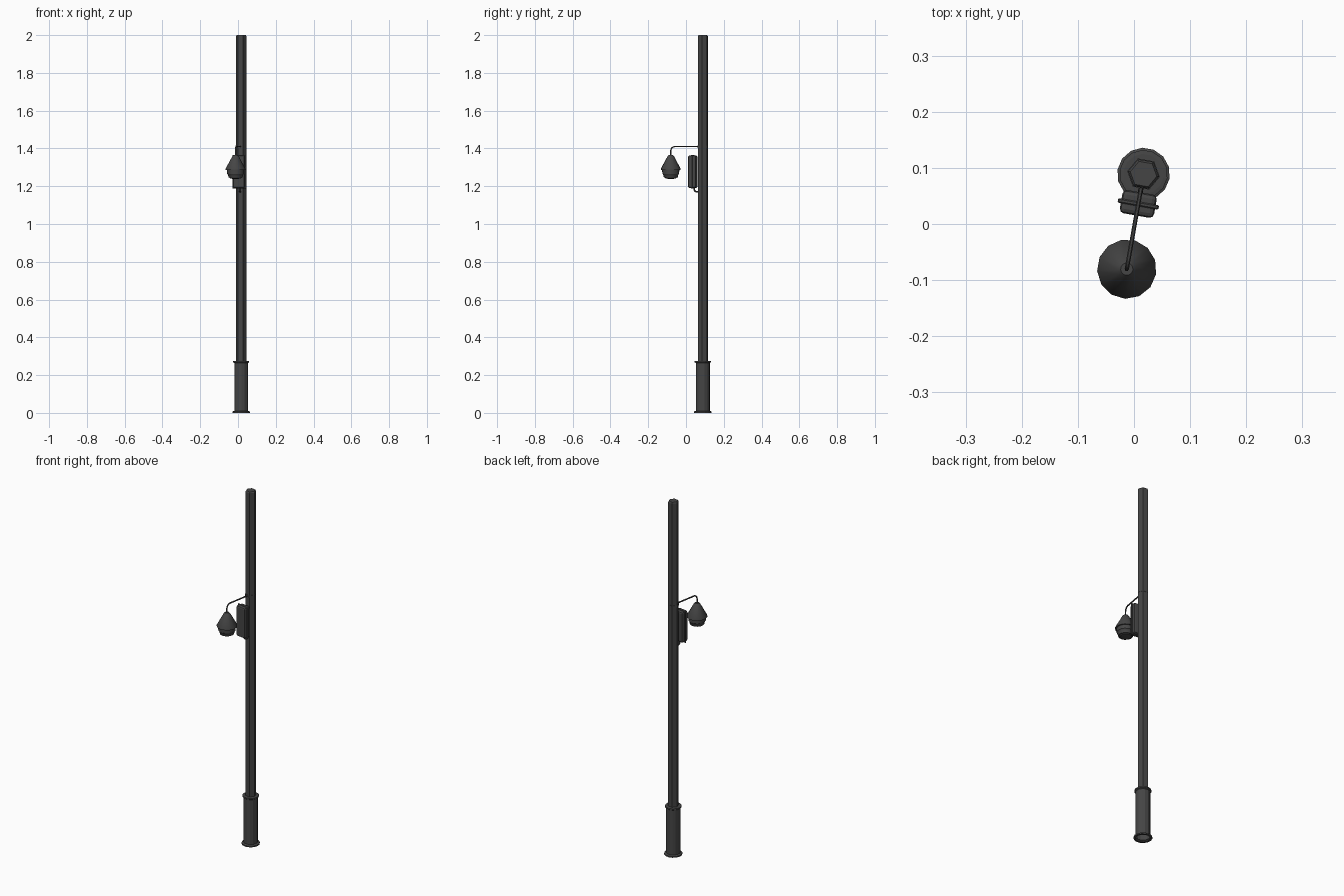
import bpy, bmesh
from math import sin, cos, pi, radians
from mathutils import Matrix, Vector

if "Cube" in bpy.data.objects:
    bpy.data.objects.remove(bpy.data.objects["Cube"])

# Local frame: pole axis at the origin, camera arm towards -y
FRAME = Matrix.Translation((0.017, 0.089, 0)) @ Matrix.Rotation(radians(-10), 4, 'Z')
mat = bpy.data.materials.new("dark_metal")
mat.diffuse_color = (0.06, 0.06, 0.06, 1)
mat.use_nodes = True
mat.node_tree.nodes["Principled BSDF"].inputs["Base Color"].default_value = mat.diffuse_color


def finish(bm, name, smooth=None):
    bmesh.ops.recalc_face_normals(bm, faces=bm.faces[:])
    bm.transform(FRAME)
    me = bpy.data.meshes.new(name)
    bm.to_mesh(me)
    bm.free()
    me.materials.append(mat)
    ob = bpy.data.objects.new(name, me)
    bpy.context.collection.objects.link(ob)
    if smooth:
        bpy.ops.object.select_all(action='DESELECT')
        ob.select_set(True)
        bpy.context.view_layer.objects.active = ob
        bpy.ops.object.shade_smooth_by_angle(angle=radians(smooth))
    return ob


def lathe(name, profile, sides, y=0, cap_low=True, cap_high=True, smooth=None):
    """Stack rings of (radius, z) around a vertical axis."""
    bm = bmesh.new()
    rings = [[bm.verts.new((r * cos(2 * pi * i / sides), y + r * sin(2 * pi * i / sides), z))
              for i in range(sides)] for r, z in profile]
    for a, b in zip(rings, rings[1:]):
        for i in range(sides):
            j = (i + 1) % sides
            bm.faces.new((a[i], a[j], b[j], b[i]))
    if cap_low:
        bm.faces.new(rings[0][::-1])
    if cap_high:
        bm.faces.new(rings[-1])
    return finish(bm, name, smooth)


def box(name, centre, size, bevel=0.0, segments=2):
    bm = bmesh.new()
    bmesh.ops.create_cube(bm, size=1, matrix=Matrix.Translation(centre) @ Matrix.Diagonal((*size, 1)))
    if bevel:
        bmesh.ops.bevel(bm, geom=bm.edges[:], offset=bevel, segments=segments,
                        profile=0.5, affect='EDGES')
    return finish(bm, name)


def tube(name, path, radius, sides=6):
    """Sweep a small round section along a path in the local yz plane."""
    pts = [Vector((0, y, z)) for y, z in path]
    bm = bmesh.new()
    rings = []
    for k, p in enumerate(pts):
        t = (pts[min(k + 1, len(pts) - 1)] - pts[max(k - 1, 0)]).normalized()
        side = Vector((1, 0, 0))
        up = t.cross(side)
        rings.append([bm.verts.new(p + radius * (cos(2 * pi * i / sides) * side
                                                + sin(2 * pi * i / sides) * up))
                      for i in range(sides)])
    for a, b in zip(rings, rings[1:]):
        for i in range(sides):
            j = (i + 1) % sides
            bm.faces.new((a[i], a[j], b[j], b[i]))
    bm.faces.new(rings[0])
    bm.faces.new(rings[-1])
    return finish(bm, name, 40)


def bend(cy, cz, r, start, end, n=4):
    """Arc points for a pipe elbow."""
    return [(cy + r * cos(radians(start + (end - start) * i / n)),
             cz + r * sin(radians(start + (end - start) * i / n))) for i in range(n + 1)]


# Hexagonal pole with a chamfered tip
lathe("pole", [(0.028, 0.26), (0.028, 1.994), (0.024, 2.0)], 6)

# Base sleeve with a rim at both ends, open underneath
lathe("base_sleeve", [(0.036, 0.0), (0.047, 0.0), (0.047, 0.007), (0.037, 0.011), (0.037, 0.264),
                      (0.043, 0.268), (0.043, 0.275), (0.036, 0.276)], 14, cap_low=False)

# Equipment box: rounded halves around a thin middle flange
BOX_Y, BOX_Z = -0.054, 1.277
box("cabinet_body", (0, BOX_Y, BOX_Z), (0.062, 0.042, 0.172), 0.008)
box("cabinet_flange", (0, BOX_Y, BOX_Z), (0.074, 0.008, 0.178), 0.002, 1)

# Cable elbow from the box into the pole
tube("cabinet_cable", [(-0.045, 1.2)] + bend(-0.035, 1.181, 0.01, 180, 270) + [(-0.015, 1.171)], 0.0045)

# Arm with a downward elbow and a collar where it meets the pole
CAM_Y = -0.172
tube("camera_arm", [(-0.015, 1.41)] + bend(CAM_Y + 0.022, 1.388, 0.022, 90, 180) + [(CAM_Y, 1.36)], 0.0038)
lathe("arm_collar", [(0.0295, 1.403), (0.0295, 1.416)], 6)

# Camera: conical hood over a tapered housing with a shallow dome
lathe("camera_hood", [(0.046, 1.287), (0.053, 1.287), (0.053, 1.293), (0.018, 1.357),
                      (0.011, 1.365)], 13, CAM_Y, smooth=35)
lathe("camera_housing", [(0.037, 1.246), (0.041, 1.262), (0.045, 1.266), (0.046, 1.29)], 13, CAM_Y, smooth=35)
lathe("camera_dome", [(0.016, 1.239), (0.029, 1.242), (0.034, 1.248)], 13, CAM_Y, smooth=35)
